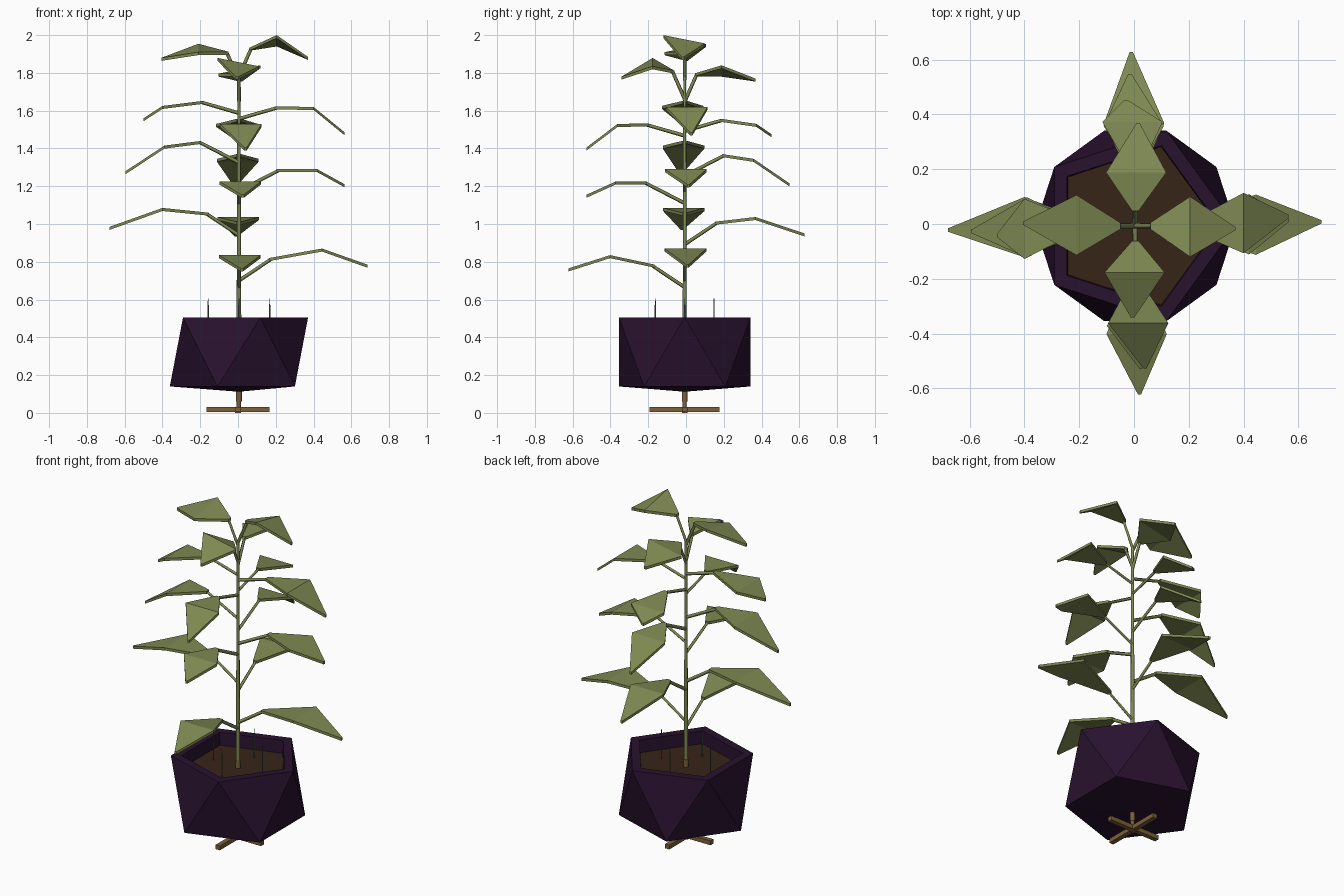
import bpy, bmesh
from math import sin, cos, pi
from mathutils import Vector

if "Cube" in bpy.data.objects:
    bpy.data.objects.remove(bpy.data.objects["Cube"])

AXIS = Vector((0.005, -0.007, 0))


def mat(name, *rgb):
    m = bpy.data.materials.new(name)
    m.diffuse_color = (*rgb, 1)
    m.use_nodes = True
    m.node_tree.nodes["Principled BSDF"].inputs["Base Color"].default_value = m.diffuse_color
    return m


LEAF = mat("leaf_green", 0.21, 0.25, 0.085)
POT = mat("pot_purple", 0.022, 0.006, 0.028)
SOIL = mat("soil_brown", 0.038, 0.018, 0.009)
WOOD = mat("wood", 0.2, 0.12, 0.04)
WIRE = mat("wire_grey", 0.12, 0.15, 0.14)


def finish(bm, name, material):
    bmesh.ops.recalc_face_normals(bm, faces=bm.faces)
    me = bpy.data.meshes.new(name)
    bm.to_mesh(me)
    bm.free()
    me.materials.append(material)
    ob = bpy.data.objects.new(name, me)
    bpy.context.collection.objects.link(ob)
    return ob


def tube(name, points, depth, material, end=1.0, res=0):
    """Round rod along points, its radius tapering to the given end factor."""
    cu = bpy.data.curves.new(name, 'CURVE')
    cu.dimensions = '3D'
    cu.bevel_depth = depth
    cu.bevel_resolution = res
    cu.use_fill_caps = True
    sp = cu.splines.new('POLY')
    sp.points.add(len(points) - 1)
    for i, p in enumerate(points):
        sp.points[i].co = (*p, 1)
        sp.points[i].radius = 1 + (end - 1) * i / (len(points) - 1)
    cu.materials.append(material)
    bpy.context.collection.objects.link(bpy.data.objects.new(name, cu))


def rod(name, low, high, depth, material, end=1.0, side=(0, 0)):
    base = AXIS + Vector((*side, 0))
    tube(name, [base + Vector((0, 0, z)) for z in (low, high)], depth, material, end, 1)


def box(name, size, z):
    bpy.ops.mesh.primitive_cube_add(size=1, location=(0, AXIS.y, z))
    ob = bpy.context.object
    ob.name = name
    ob.scale = size
    ob.data.materials.append(WOOD)


def pentagon(bm, r, z, turn=0.0):
    return [bm.verts.new(AXIS + Vector((r * cos(a), r * sin(a), z)))
            for a in (turn + i * 2 * pi / 5 for i in range(5))]


# Pot: icosahedron with its top cut open and its bottom point flattened
bm = bmesh.new()
low = pentagon(bm, 0.366, 0.14, pi / 5)
rim = pentagon(bm, 0.366, 0.505)
lip = pentagon(bm, 0.308, 0.505)
floor = pentagon(bm, 0.303, 0.4)
point = bm.verts.new(AXIS + Vector((0, 0, 0.112)))
bm.faces.new(floor)
for i in range(5):
    j = (i + 1) % 5
    bm.faces.new((point, low[i], low[j]))
    bm.faces.new((low[i], rim[i], rim[j]))
    bm.faces.new((low[i], rim[j], low[j]))
    for a, b in ((rim, lip), (lip, floor)):
        bm.faces.new((a[i], a[j], b[j], b[i]))
finish(bm, "pot", POT)

# Soil
bm = bmesh.new()
bm.faces.new(pentagon(bm, 0.304, 0.43))
finish(bm, "soil", SOIL)

# Wooden cross foot and post
box("foot_bar_x", (0.335, 0.028, 0.026), 0.019)
box("foot_bar_y", (0.028, 0.37, 0.026), 0.018)
box("foot_plate", (0.03, 0.03, 0.03), 0.015)
rod("foot_post_lower", 0.02, 0.07, 0.012, WOOD)
rod("foot_post_upper", 0.06, 0.13, 0.016, WOOD)

# Wire pins standing in the soil
for i in range(4):
    side = (0.163 * cos(i * pi / 2), 0.155 * sin(i * pi / 2))
    rod(f"soil_pin_{i}", 0.42, 0.57, 0.004, WIRE, 1, side)
    rod(f"soil_pin_tip_{i}", 0.56, 0.605, 0.003, WIRE, 0.6, side)

# Main stem with a woody base
rod("stem_base", 0.42, 0.475, 0.016, WOOD)
rod("stem", 0.43, 1.79, 0.0125, LEAF, 0.65)

# Tiers share: base distance, base height over fold, stalk rise, tip drift, roll.
# Each leaf (right, back, left, front) adds: fold distance, fold height, tip distance, tip drop.
TIERS = [
    ((0.16, -0.05, 0.12, 0.015, 0),
     [(0.44, 0.87, 0.68, 0.085), (0.375, 1.037, 0.635, 0.087),
      (0.405, 1.085, 0.685, 0.1), (0.395, 0.835, 0.615, 0.07)]),
    ((0.2, 0, 0.115, 0.02, 0),
     [(0.415, 1.29, 0.56, 0.08), (0.365, 1.345, 0.555, 0.13),
      (0.395, 1.415, 0.6, 0.135), (0.365, 1.225, 0.52, 0.07)]),
    ((0.19, 0.002, 0.065, 0.035, 0),
     [(0.395, 1.62, 0.56, 0.135), (0.38, 1.53, 0.46, 0.055),
      (0.405, 1.625, 0.505, 0.065), (0.355, 1.53, 0.52, 0.125)]),
    ((0.055, -0.045, 0.15, -0.01, -0.022),
     [(0.2, 1.978, 0.365, 0.093), (0.195, 1.818, 0.375, 0.048),
      (0.215, 1.932, 0.41, 0.052), (0.17, 1.857, 0.335, 0.077)]),
]


def leaf(name, k, base, fold, tip, rise, drift, roll):
    """Kite-shaped blade creased across its widest line, on a thin stalk."""
    out = Vector((cos(k * pi / 2), sin(k * pi / 2), 0))
    across = Vector((-out.y, out.x, 0))

    def at(rz, side=0.0, dz=0.0):
        return AXIS + out * rz[0] + across * side + Vector((0, 0, rz[1] + dz))

    skew = drift * 0.3
    outline = [at(base, 0.012), at(base, -0.012), at(fold, skew - 0.11, -roll),
               at(tip, drift - 0.006), at(tip, drift + 0.006), at(fold, skew + 0.11, roll)]
    bm = bmesh.new()
    top = [bm.verts.new(p) for p in outline]
    under = [bm.verts.new(p - Vector((0, 0, 0.016))) for p in outline]
    for s in (top, under):
        bm.faces.new((s[0], s[1], s[2], s[5]))
        bm.faces.new((s[5], s[2], s[3], s[4]))
    for i in range(6):
        bm.faces.new((top[i - 1], top[i], under[i], under[i - 1]))
    finish(bm, name, LEAF)
    joint = at(base, 0, -0.008)
    tube(name + "_stalk", [at((0, base[1] - rise)), joint + out * 0.008], 0.01, LEAF, 0.9)


for t, ((base_r, lift, rise, drift, roll), leaves) in enumerate(TIERS):
    for k, (fold_r, fold_z, tip_r, drop) in enumerate(leaves):
        base_z = fold_z + lift + (0.025 if k in (1, 2) else 0)
        leaf(f"leaf_{t}_{k}", k, (base_r, base_z), (fold_r, fold_z),
             (tip_r, fold_z - drop), rise, drift, roll)
